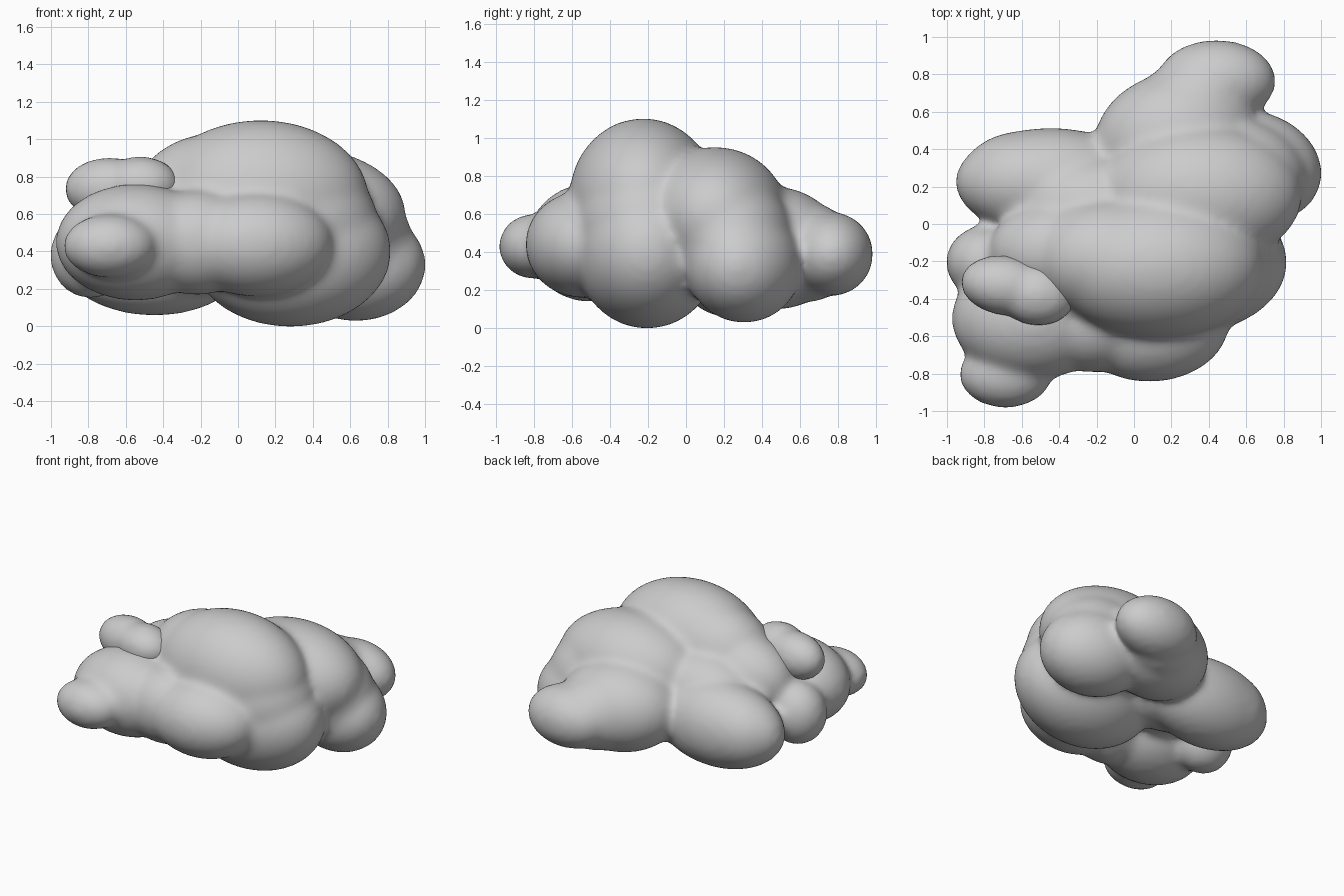
import bpy, bmesh
from mathutils import Matrix, Vector


def cloud_part(name, puffs, lo_fit, hi_fit, soften):
    """Ellipsoids (centre, radii, turn about z) fused, softened, fitted to a box."""
    bm = bmesh.new()
    for c, r, turn in puffs:
        m = (Matrix.Translation(c) @ Matrix.Rotation(turn, 4, 'Z')
             @ Matrix.Diagonal((*r, 1)))
        bmesh.ops.create_icosphere(bm, subdivisions=4, radius=1, matrix=m)
    me = bpy.data.meshes.new(name)
    bm.to_mesh(me)
    bm.free()
    ob = bpy.data.objects.new(name, me)
    bpy.context.collection.objects.link(ob)
    remesh = ob.modifiers.new("union", 'REMESH')
    remesh.mode = 'VOXEL'
    remesh.voxel_size = 0.025
    smooth = ob.modifiers.new("soften", 'SMOOTH')
    smooth.factor = 0.5
    smooth.iterations = soften
    dg = bpy.context.evaluated_depsgraph_get()
    mesh = bpy.data.meshes.new_from_object(ob.evaluated_get(dg))
    ob.modifiers.clear()
    ob.data = mesh
    lo = Vector([min(v.co[i] for v in mesh.vertices) for i in range(3)])
    hi = Vector([max(v.co[i] for v in mesh.vertices) for i in range(3)])
    for v in mesh.vertices:
        for i in range(3):
            t = (v.co[i] - lo[i]) / (hi[i] - lo[i])
            v.co[i] = lo_fit[i] + t * (hi_fit[i] - lo_fit[i])
    for p in mesh.polygons:
        p.use_smooth = True
    return ob


# Blended cloud body
cloud_part("cloud_body", [
    ((0.12, -0.22, 0.68), (0.58, 0.39, 0.42), 0),        # crown
    ((-0.36, -0.14, 0.58), (0.42, 0.28, 0.30), 0),       # crown, left shoulder
    ((-0.12, -0.18, 0.66), (0.45, 0.33, 0.37), 0),       # shoulder blend
    ((0.28, -0.20, 0.40), (0.54, 0.38, 0.40), 0),        # lower middle
    ((0.26, -0.21, 0.54), (0.49, 0.38, 0.40), 0),        # middle blend
    ((0.35, 0.16, 0.59), (0.55, 0.38, 0.36), 0),         # rear crown
    ((0.63, 0.31, 0.33), (0.38, 0.30, 0.30), -0.25),     # right rear
    ((0.55, 0.25, 0.46), (0.38, 0.32, 0.34), -0.1),      # right rear blend
    ((-0.45, 0.23, 0.37), (0.51, 0.29, 0.31), 0),        # left rear
    ((-0.58, 0.24, 0.37), (0.36, 0.265, 0.28), 0),       # left rear, outer end
    ((-0.20, 0.08, 0.48), (0.45, 0.30, 0.31), 0),        # rear blend
    ((-0.79, -0.20, 0.38), (0.22, 0.20, 0.23), 0),       # left end
    ((-0.55, -0.50, 0.45), (0.43, 0.33, 0.31), 0),       # front left
    ((-0.22, -0.52, 0.45), (0.34, 0.27, 0.28), 0),       # front blend
    ((0.10, -0.54, 0.44), (0.41, 0.30, 0.28), 0.08),     # front middle
    ((-0.69, -0.80, 0.43), (0.25, 0.18, 0.17), 0),       # front tip
    ((0.22, 0.48, 0.42), (0.44, 0.34, 0.32), 0.25),      # back
    ((0.31, 0.65, 0.40), (0.33, 0.24, 0.26), 0.25),      # back blend
    ((0.44, 0.77, 0.39), (0.32, 0.22, 0.22), 0),         # back tip
], (-1, -0.98, 0), (1, 0.98, 1.1), 14)

# Separate crisp puff on the upper left
cloud_part("upper_left_puff", [
    ((-0.69, -0.33, 0.735), (0.23, 0.16, 0.165), -0.15),
    ((-0.53, -0.38, 0.755), (0.20, 0.165, 0.15), -0.15),
], (-0.92, -0.54, 0.57), (-0.32, -0.17, 0.905), 6)
